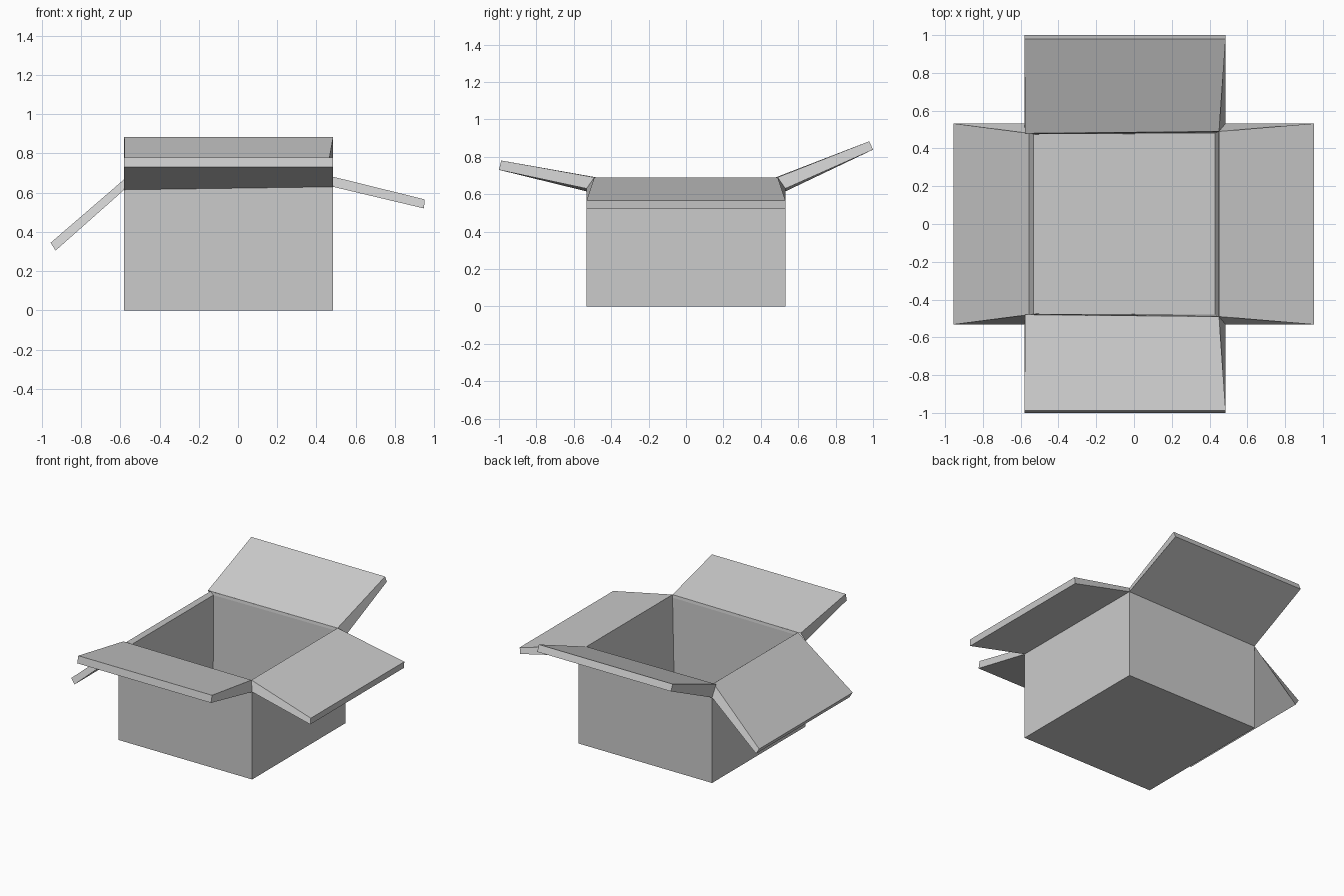
import bpy, bmesh

if "Cube" in bpy.data.objects:
    bpy.data.objects.remove(bpy.data.objects["Cube"])


def make_object(name, verts, faces):
    mesh = bpy.data.meshes.new(name)
    bm = bmesh.new()
    vs = [bm.verts.new(v) for v in verts]
    for f in faces:
        bm.faces.new([vs[i] for i in f])
    bmesh.ops.recalc_face_normals(bm, faces=bm.faces)
    bm.to_mesh(mesh)
    bm.free()
    obj = bpy.data.objects.new(name, mesh)
    bpy.context.collection.objects.link(obj)
    return obj


def ring(left, right):
    """Four corners from (x, half depth, z) of the left and right sides."""
    (xl, yl, zl), (xr, yr, zr) = left, right
    return [(xl, -yl, zl), (xr, -yr, zr), (xr, yr, zr), (xl, yl, zl)]


# Box body: rings run up the outside, over the rim and down the inside
outer_top = ring((-0.58, 0.532, 0.615), (0.485, 0.532, 0.63))
rim_top = ring((-0.555, 0.48, 0.69), (0.45, 0.49, 0.69))
rings = [
    ring((-0.58, 0.532, 0), (0.485, 0.532, 0)),
    outer_top,
    rim_top,
    ring((-0.53, 0.477, 0.67), (0.448, 0.487, 0.67)),
    ring((-0.53, 0.475, 0.05), (0.43, 0.48, 0.05)),
]
verts = [v for r in rings for v in r]
faces = [(0, 1, 2, 3), (16, 17, 18, 19)]
for k in range(len(rings) - 1):
    for i in range(4):
        j = (i + 1) % 4
        faces.append((4*k + i, 4*k + j, 4*k + 4 + j, 4*k + 4 + i))
make_object("box_body", verts, faces)


# Flaps: each is a thick slab, open where it meets the rim
def flap(name, hinge_top, hinge_bottom, tip_top, tip_bottom):
    verts = hinge_top + tip_top + hinge_bottom + tip_bottom
    faces = [(0, 1, 3, 2), (4, 5, 7, 6), (2, 3, 7, 6), (0, 2, 6, 4), (1, 3, 7, 5)]
    make_object(name, verts, faces)


def across_x(y, z):
    return [(-0.58, y, z), (0.485, y, z)]


def across_y(x, z):
    return [(x, -0.532, z), (x, 0.532, z)]


flap("front_flap", [(-0.576, -0.48, 0.69), rim_top[1]], [outer_top[0], outer_top[1]],
     across_x(-0.988, 0.78), across_x(-1.0, 0.73))
flap("back_flap", [(-0.576, 0.48, 0.69), rim_top[2]], [outer_top[3], outer_top[2]],
     across_x(0.98, 0.883), across_x(1.0, 0.838))
flap("left_flap", [rim_top[0], rim_top[3]], [outer_top[0], outer_top[3]],
     across_y(-0.955, 0.345), across_y(-0.93, 0.305))
flap("right_flap", [rim_top[1], rim_top[2]], [outer_top[1], outer_top[2]],
     across_y(0.952, 0.566), across_y(0.948, 0.52))
